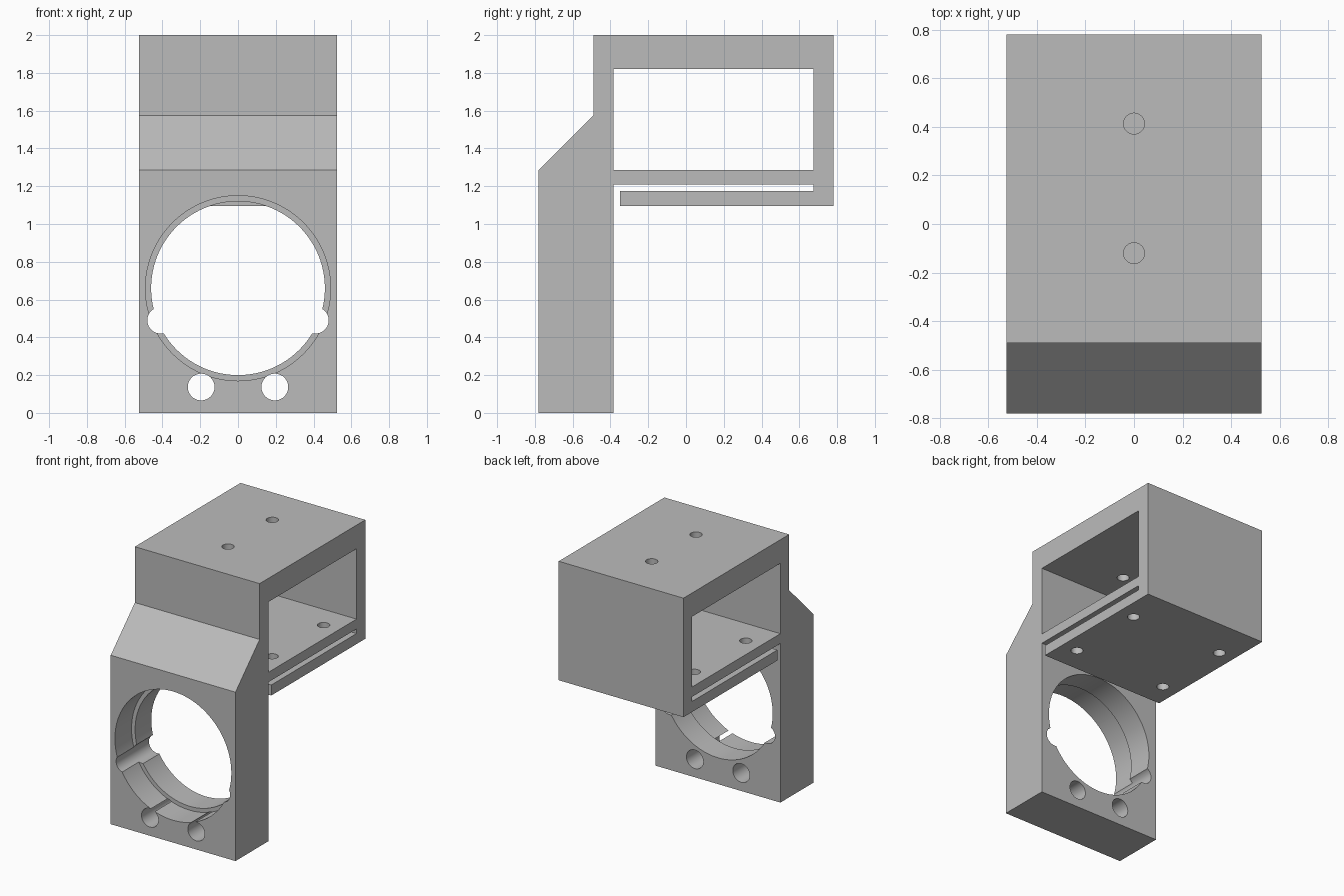
import bpy
from math import cos, sin, pi, radians
from mathutils import Vector

old = bpy.data.objects.get("Cube")
if old:
    bpy.data.objects.remove(old, do_unlink=True)

grey = bpy.data.materials.new("plain_grey")
grey.use_nodes = True
grey.diffuse_color = (0.5, 0.5, 0.5, 1)
grey.node_tree.nodes["Principled BSDF"].inputs["Base Color"].default_value = (0.5, 0.5, 0.5, 1)


def prism(name, outline, axis, start, end):
    """Extrude a 2D outline along the x, y or z axis."""
    place = {"x": lambda a, b, d: (d, a, b),
             "y": lambda a, b, d: (a, d, b),
             "z": lambda a, b, d: (a, b, d)}[axis]
    n = len(outline)
    verts = [Vector(place(a, b, d)) for d in (start, end) for a, b in outline]
    faces = [list(range(n))[::-1], list(range(n, 2 * n))]
    faces += [[i, (i + 1) % n, n + (i + 1) % n, n + i] for i in range(n)]
    if axis == "y":
        faces = [f[::-1] for f in faces]
    mesh = bpy.data.meshes.new(name)
    mesh.from_pydata(verts, [], faces)
    mesh.materials.append(grey)
    obj = bpy.data.objects.new(name, mesh)
    bpy.context.collection.objects.link(obj)
    return obj


def arc(cx, cy, r, n=32, first=0.0, sweep=2 * pi):
    return [(cx + r * cos(first + sweep * i / n), cy + r * sin(first + sweep * i / n))
            for i in range(n)]


# Bracket body: side profile with front plate, sloped shoulder, box and slot
front, plate_back, box_back, inner_back = -0.78, -0.385, 0.78, 0.675
bracket = prism("bracket", [
    (front, 0), (plate_back, 0), (plate_back, 1.21), (inner_back, 1.21),
    (inner_back, 1.175), (-0.35, 1.175), (-0.35, 1.095), (box_back, 1.095),
    (box_back, 2), (-0.49, 2), (-0.49, 1.575), (front, 1.285)], "x", -0.525, 0.525)

cutters = []


def cut(name, outline, axis, start, end):
    cutters.append(prism(name, outline, axis, start, end))


# Open window through the box
cut("window_cutter", [(plate_back, 1.285), (inner_back, 1.285),
                      (inner_back, 1.82), (plate_back, 1.82)], "x", -0.6, 0.6)

# Stepped round bore with a lip toward the back
cut("wide_bore_cutter", arc(0, 0.66, 0.49, 96), "y", -0.85, -0.58)
cut("narrow_bore_cutter", arc(0, 0.66, 0.46, 96), "y", -0.82, -0.365)

for side in (-1, 1):
    # Rounded side notch and lower hole in the front plate
    notch = [(0.3, 0.56)] + arc(0.41, 0.49, 0.07, 20, pi / 2, -pi) + [(0.41, 0.42), (0.3, 0.42)]
    notch = [(side * x, z) for x, z in notch]
    cut("notch_cutter", notch[::-1] if side > 0 else notch, "y", -0.83, -0.37)
    cut("lower_hole_cutter", arc(side * 0.195, 0.137, 0.071), "y", -0.83, -0.37)
    # Screw holes through both floor plates
    for y in (-0.155, 0.465):
        cut("floor_hole_cutter", arc(side * 0.395, y, 0.043), "z", 1.05, 1.25 + 0.09)

# Screw holes in the roof
for y in (-0.12, 0.413):
    cut("roof_hole_cutter", arc(0, y, 0.043), "z", 1.75, 2.1)

# Apply the cuts, then discard the cutters
bpy.context.view_layer.objects.active = bracket
bracket.select_set(True)
for cutter in cutters:
    cutter.hide_render = True
    mod = bracket.modifiers.new(cutter.name, "BOOLEAN")
    mod.operation = "DIFFERENCE"
    mod.solver = "EXACT"
    mod.object = cutter
    bpy.ops.object.modifier_apply(modifier=mod.name)
for cutter in cutters:
    bpy.data.objects.remove(cutter, do_unlink=True)

bpy.ops.object.shade_smooth_by_angle(angle=radians(30))
